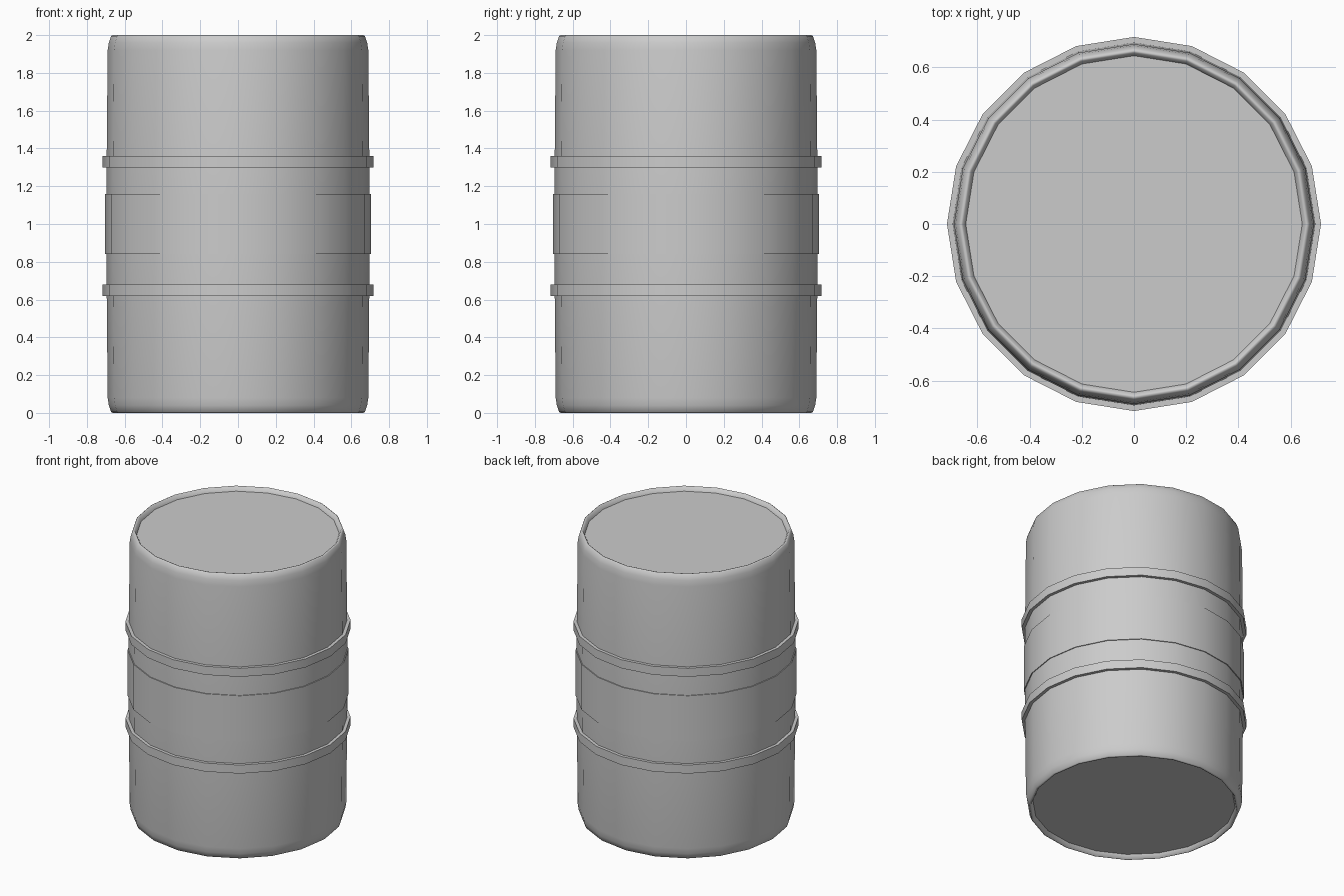
import bpy, bmesh, math

if "Cube" in bpy.data.objects:
    bpy.data.objects.remove(bpy.data.objects["Cube"])

SIDES = 20

steel = bpy.data.materials.new("grey steel")
steel.diffuse_color = (0.6, 0.6, 0.6, 1)
steel.use_nodes = True
steel.node_tree.nodes["Principled BSDF"].inputs["Base Color"].default_value = steel.diffuse_color


def lathe(name, profile, capped=False):
    """Spin (radius, z) points about z; cap the ends or close the loop."""
    bm = bmesh.new()
    rings = []
    for r, z in profile:
        rings.append([bm.verts.new((r * math.cos(2 * math.pi * i / SIDES),
                                    r * math.sin(2 * math.pi * i / SIDES), z))
                      for i in range(SIDES)])
    pairs = list(zip(rings, rings[1:]))
    if capped:
        bm.faces.new(rings[0])
        bm.faces.new(rings[-1])
    else:
        pairs.append((rings[-1], rings[0]))
    for a, b in pairs:
        for i in range(SIDES):
            j = (i + 1) % SIDES
            bm.faces.new((a[i], a[j], b[j], b[i]))
    bmesh.ops.recalc_face_normals(bm, faces=bm.faces)
    mesh = bpy.data.meshes.new(name)
    bm.to_mesh(mesh)
    bm.free()
    mesh.materials.append(steel)
    obj = bpy.data.objects.new(name, mesh)
    bpy.context.collection.objects.link(obj)
    bpy.ops.object.select_all(action='DESELECT')
    obj.select_set(True)
    bpy.context.view_layer.objects.active = obj
    bpy.ops.object.shade_smooth_by_angle(angle=math.radians(55))
    return obj


# Barrel body: recessed lid, rounded rim, slight bulge, mirrored about z = 1
upper = [(0.697, 1.16), (0.69, 1.92), (0.684, 1.96), (0.672, 1.995),
         (0.664, 2.0), (0.657, 1.998), (0.645, 1.97)]
lower = [(r, 2 - z) for r, z in reversed(upper)]
lathe("barrel_body", lower + upper, capped=True)


def hoop(name, radius, z0, z1):
    lathe(name, [(0.675, z0), (radius, z0), (radius, z1), (0.675, z1)])


# Raised middle band and the two hoops
hoop("middle_band", 0.703, 0.84, 1.16)
hoop("lower_hoop", 0.717, 0.62, 0.68)
hoop("upper_hoop", 0.717, 1.30, 1.36)
